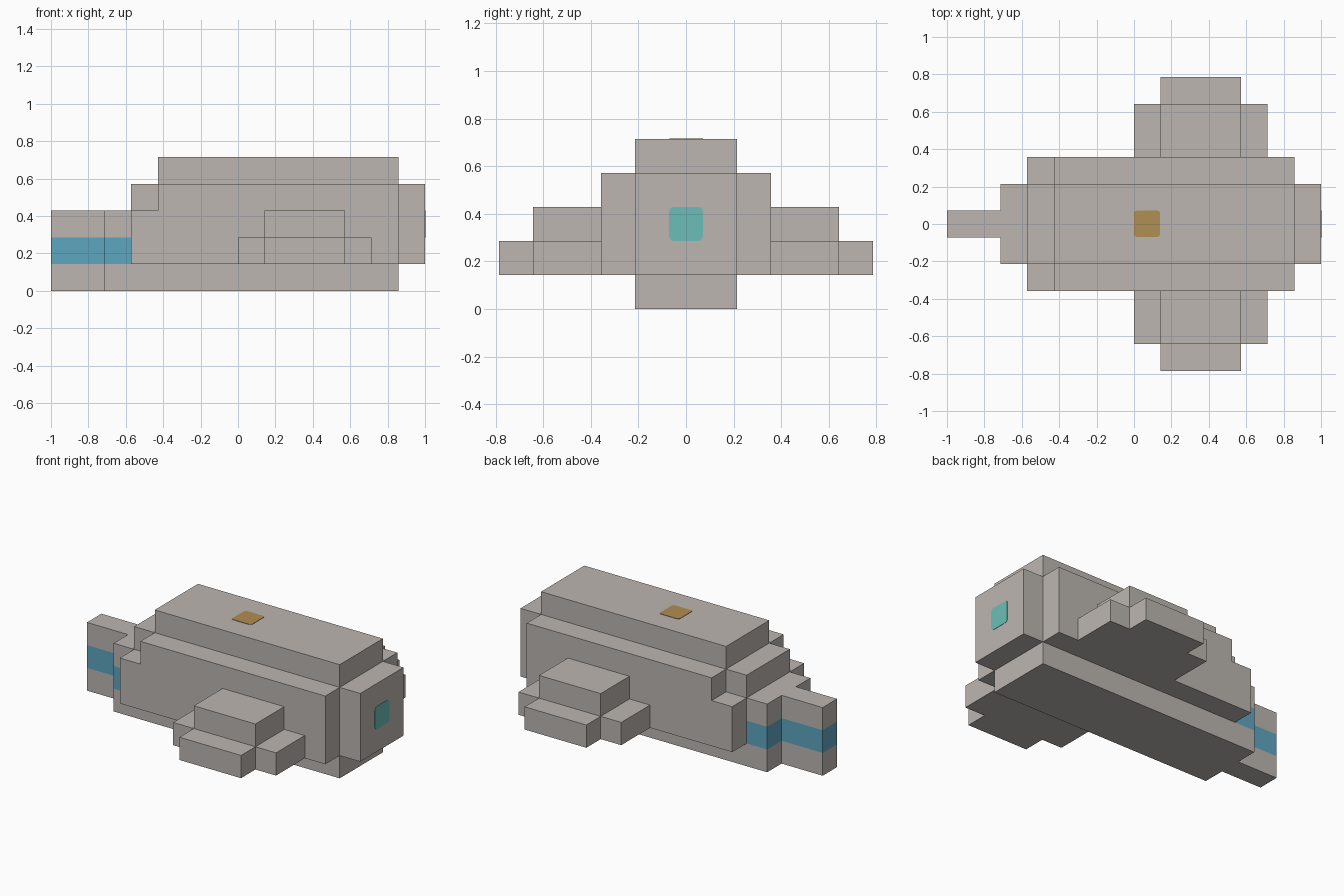
import bpy
import bmesh
from mathutils import Vector

cube = bpy.data.objects.get("Cube")
if cube:
    bpy.data.objects.remove(cube, do_unlink=True)

U = 1 / 7  # one block unit; the model is 14 units long


def linear(v):
    v /= 255
    return v / 12.92 if v <= 0.04045 else ((v + 0.055) / 1.055) ** 2.4


def material(name, *rgb):
    mat = bpy.data.materials.new(name)
    colour = [linear(v) for v in rgb] + [1]
    mat.diffuse_color = colour
    mat.use_nodes = True
    mat.node_tree.nodes["Principled BSDF"].inputs["Base Color"].default_value = colour
    return mat


grey = material("warm_grey", 188, 182, 177)
blue = material("band_blue", 95, 166, 191)
teal = material("nose_teal", 108, 190, 183)
amber = material("top_amber", 176, 142, 84)


def prism(name, outline, axis, low, high, mats, cuts=(), bevel=0, paint=None):
    """Extrude a 2D outline along an axis, from low to high, in block units."""
    place = {"x": lambda a, b, d: (d, a, b),
             "y": lambda a, b, d: (a, d, b),
             "z": lambda a, b, d: (a, b, d)}[axis]
    bm = bmesh.new()
    base = bm.faces.new([bm.verts.new(place(a, b, low)) for a, b in outline])
    grown = bmesh.ops.extrude_face_region(bm, geom=[base], use_keep_orig=True)
    moved = [g for g in grown["geom"] if isinstance(g, bmesh.types.BMVert)]
    bmesh.ops.translate(bm, verts=moved, vec=Vector(place(0, 0, high - low)))
    bmesh.ops.recalc_face_normals(bm, faces=bm.faces)
    for z in cuts:
        bmesh.ops.bisect_plane(bm, geom=bm.verts[:] + bm.edges[:] + bm.faces[:],
                               plane_co=(0, 0, z), plane_no=(0, 0, 1))
    if bevel:
        along = Vector(place(0, 0, 1))
        corners = [e for e in bm.edges
                   if abs((e.verts[0].co - e.verts[1].co).normalized().dot(along)) > 0.9]
        bmesh.ops.bevel(bm, geom=corners, offset=bevel, segments=3,
                        profile=0.5, affect="EDGES")
    bm.normal_update()
    if paint:
        for f in bm.faces:
            f.material_index = int(paint(f))
    bmesh.ops.scale(bm, verts=bm.verts, vec=(U, U, U))
    mesh = bpy.data.meshes.new(name)
    bm.to_mesh(mesh)
    bm.free()
    for m in mats:
        mesh.materials.append(m)
    obj = bpy.data.objects.new(name, mesh)
    bpy.context.collection.objects.link(obj)
    return obj


def rect(a0, a1, b0, b1):
    return [(a0, b0), (a1, b0), (a1, b1), (a0, b1)]


# Central hull with keel, nose block and raised roof
prism("hull", [(-4, 0), (6, 0), (6, 1), (7, 1), (7, 4), (6, 4), (6, 5),
               (-3, 5), (-3, 4), (-4, 4)], "y", -1.5, 1.5, [grey])

# Stepped tail with a painted band around its walls
half = [(-4, 1.5), (-5, 1.5), (-5, 0.5), (-7, 0.5)]
prism("tail", half + [(x, -y) for x, y in reversed(half)], "z", 0, 3,
      [grey, blue], cuts=(1, 2),
      paint=lambda f: abs(f.normal.z) < 0.5 and 1 < f.calc_center_median().z < 2)

# Side panels and stepped fins, mirrored left and right
for side, s in (("left", 1), ("right", -1)):
    prism(side + "_panel", [(-4, 1), (6, 1), (6, 4), (-3, 4), (-3, 3), (-4, 3)],
          "y", s * 1.5, s * 2.5, [grey])
    fin = [(0, 2.5), (5, 2.5), (5, 4.5), (4, 4.5), (4, 5.5), (1, 5.5), (1, 4.5), (0, 4.5)]
    prism(side + "_fin", [(x, s * y) for x, y in fin], "z", 1, 2, [grey])
    prism(side + "_fin_top", rect(1, 4, s * 2.5, s * 4.5), "z", 2, 3, [grey])

# Thin coloured plates with softened corners
prism("nose_light", rect(-0.5, 0.5, 2, 3), "x", 6.99, 7.015, [teal], bevel=0.14)
prism("roof_hatch", rect(0, 0.97, -0.48, 0.5), "z", 4.99, 5.015, [amber], bevel=0.1)
